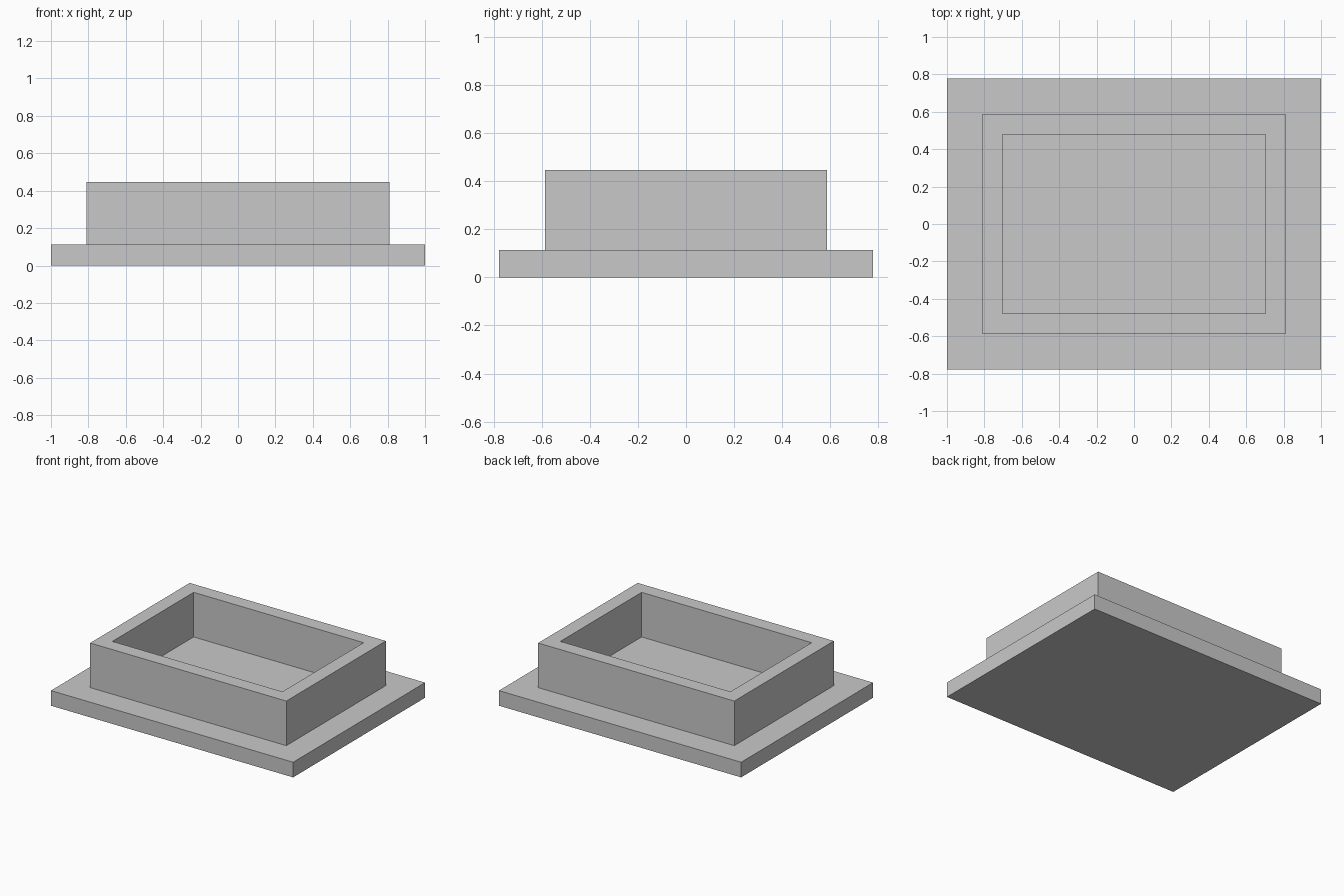
import bpy
import bmesh

cube = bpy.data.objects.get("Cube")
if cube:
    bpy.data.objects.remove(cube, do_unlink=True)

GREY = (0.584, 0.584, 0.584, 1.0)
grey = bpy.data.materials.new("plain_grey")
grey.use_nodes = True
grey.diffuse_color = GREY
grey.node_tree.nodes["Principled BSDF"].inputs["Base Color"].default_value = GREY


def block(name, half_x, half_y, bottom, top, wall=0):
    """Rectangular block; a wall thickness makes it an open frame."""
    bm = bmesh.new()

    def corners(inset):
        return [bm.verts.new((sx * (half_x - inset), sy * (half_y - inset), bottom))
                for sx, sy in ((-1, -1), (1, -1), (1, 1), (-1, 1))]

    outer = corners(0)
    if wall:
        inner = corners(wall)
        for i in range(4):
            j = (i + 1) % 4
            bm.faces.new((outer[i], outer[j], inner[j], inner[i]))
    else:
        bm.faces.new(outer)
    raised = bmesh.ops.extrude_face_region(bm, geom=bm.faces[:], use_keep_orig=True)
    verts = [v for v in raised["geom"] if isinstance(v, bmesh.types.BMVert)]
    bmesh.ops.translate(bm, verts=verts, vec=(0, 0, top - bottom))
    bmesh.ops.recalc_face_normals(bm, faces=bm.faces[:])
    mesh = bpy.data.meshes.new(name)
    bm.to_mesh(mesh)
    bm.free()
    mesh.materials.append(grey)
    obj = bpy.data.objects.new(name, mesh)
    bpy.context.collection.objects.link(obj)


# Flat flange, and the upright rectangular rim standing on it
block("base_plate", 1.0, 0.778, 0.0, 0.113)
block("raised_rim", 0.81, 0.587, 0.113, 0.446, wall=0.108)
